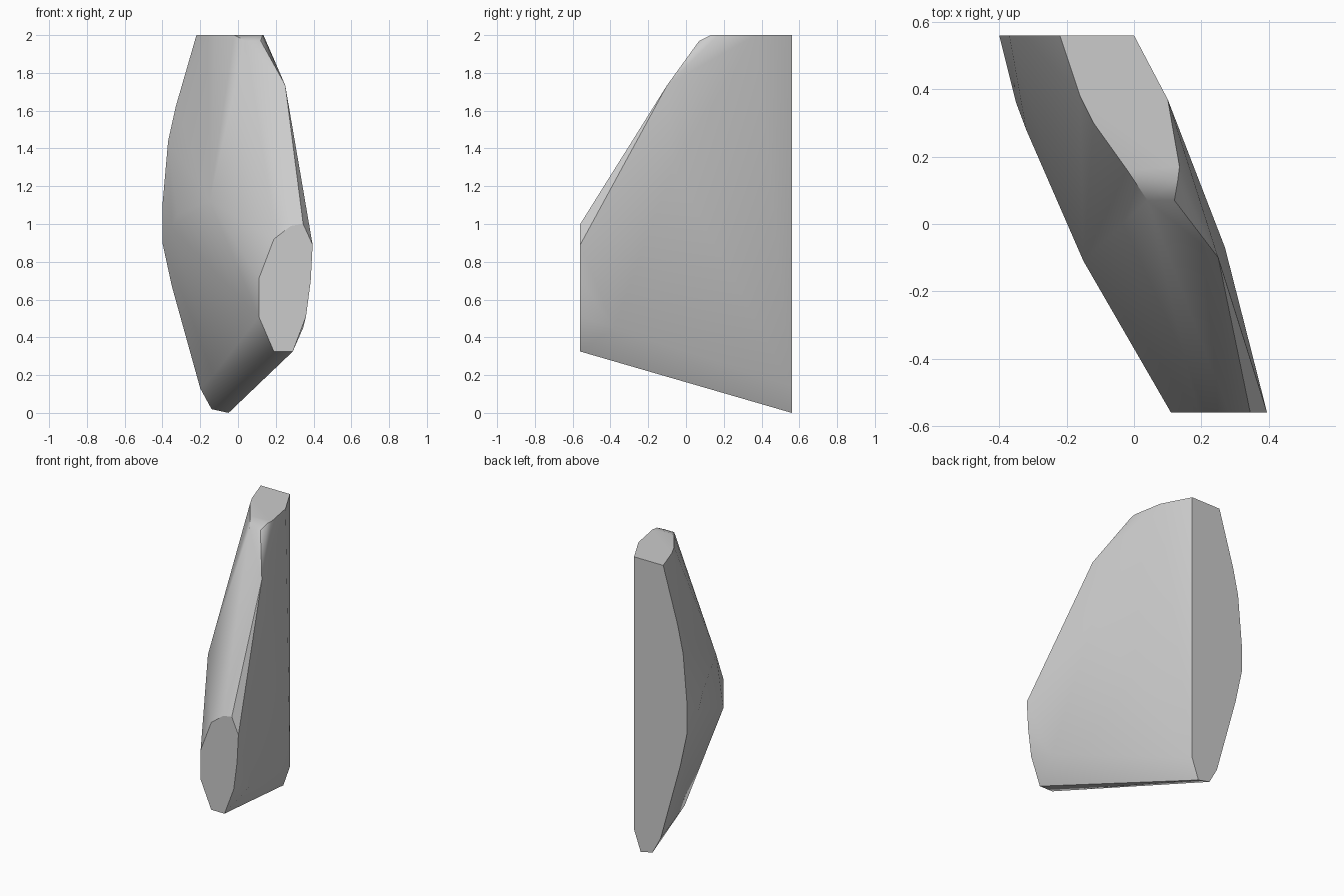
import bpy
import bmesh
import math

# Remove the default object
default_object = bpy.data.objects.get("Cube")
if default_object:
    bpy.data.objects.remove(default_object, do_unlink=True)


def make_material(name, value):
    material = bpy.data.materials.new(name)
    material.use_nodes = True
    colour = (value, value, value, 1)
    material.diffuse_color = colour
    material.node_tree.nodes["Principled BSDF"].inputs["Base Color"].default_value = colour
    return material


def make_hull(name, points, material):
    """Wrap a cloud of corner points in a faceted convex skin."""
    shape = bmesh.new()
    for point in points:
        shape.verts.new(point)
    result = bmesh.ops.convex_hull(shape, input=shape.verts[:])
    loose = {v for v in result["geom_interior"] + result["geom_unused"]
             if isinstance(v, bmesh.types.BMVert)}
    bmesh.ops.delete(shape, geom=list(loose), context="VERTS")
    bmesh.ops.dissolve_limit(shape, angle_limit=math.radians(1),
                             verts=shape.verts[:], edges=shape.edges[:])
    bmesh.ops.recalc_face_normals(shape, faces=shape.faces[:])
    mesh = bpy.data.meshes.new(name)
    shape.to_mesh(mesh)
    shape.free()
    mesh.materials.append(material)
    rock = bpy.data.objects.new(name, mesh)
    bpy.context.collection.objects.link(rock)
    return rock


depth = 0.56
height = 2

# Flat back cut, as x and z: one straight edge and one bowed edge
back_outline = [(0, 2), (0, .14), (-.05, 0), (-.14, .02), (-.2, .13),
                (-.35, .67), (-.4, .9), (-.4, 1.1), (-.37, 1.44),
                (-.33, 1.62), (-.22, 2)]

# Flat front cut, as x and z
front_outline = [(.11, .71), (.11, .51), (.19, .325), (.29, .325),
                 (.36, .51), (.385, .7), (.395, .89), (.345, 1),
                 (.28, .99), (.19, .92)]

# Flat top cut, as x and y
top_outline = [(.1, .37), (.135, .17), (.13, .13), (-.02, .16),
               (-.12, .3), (-.16, .38)]

# Corners between the cuts: top chamfer, shoulder, left and right flanks
flank_corners = [(.04, .07, 1.97), (.12, .07, 1.97), (.25, -.1, 1.735),
                 (.27, -.07, 1.3), (.345, -.38, .45),
                 (-.15, -.11, 1.12), (-.32, .28, 1.05), (-.35, .36, .98),
                 (-.13, .2, .2)]

points = [(x, depth, z) for x, z in back_outline]
points += [(x, -depth, z) for x, z in front_outline]
points += [(x, y, height) for x, y in top_outline]
points += flank_corners

stone = make_material("pale grey stone", .6)
rock = make_hull("rock_shard", points, stone)

# Soften the shallow facets and keep the cut edges crisp
bpy.ops.object.select_all(action="DESELECT")
rock.select_set(True)
bpy.context.view_layer.objects.active = rock
bpy.ops.object.shade_smooth_by_angle(angle=math.radians(30))
